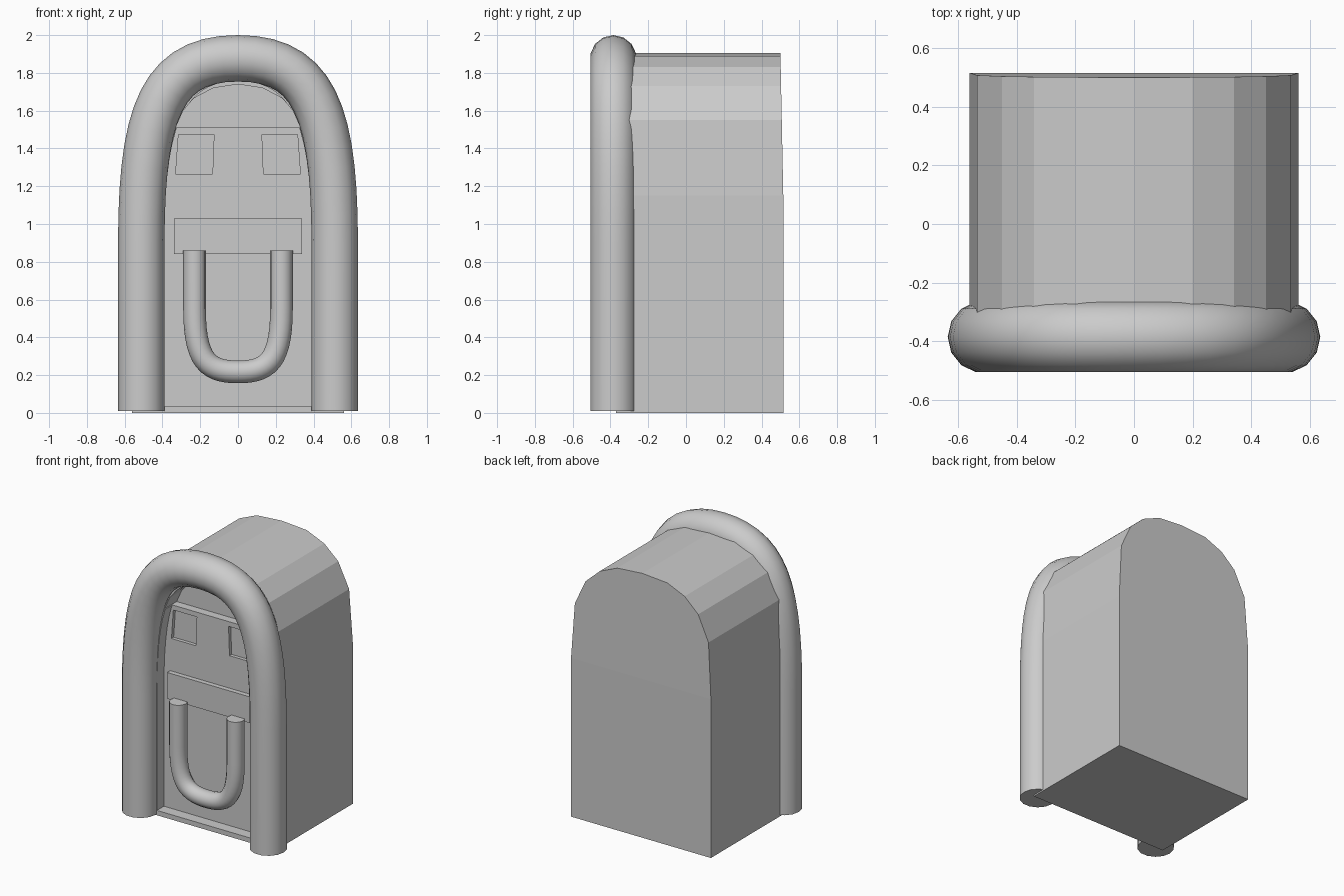
import bpy, bmesh
from mathutils import Vector

if "Cube" in bpy.data.objects:
    bpy.data.objects.remove(bpy.data.objects["Cube"])


def mirrored(right):
    """Closed outline from its right half, listed bottom to top (last point on x = 0)."""
    return right + [(-x, z) for x, z in reversed(right[:-1])]


def prism(name, outline, y0, y1):
    """Extrude an (x, z) outline from y0 (front) to y1 (back)."""
    bm = bmesh.new()
    front = [bm.verts.new((x, y0, z)) for x, z in outline]
    back = [bm.verts.new((x, y1, z)) for x, z in outline]
    n = len(outline)
    bm.faces.new(front)
    bm.faces.new(back[::-1])
    for i in range(n):
        j = (i + 1) % n
        bm.faces.new((front[j], front[i], back[i], back[j]))
    bmesh.ops.recalc_face_normals(bm, faces=bm.faces)
    me = bpy.data.meshes.new(name)
    bm.to_mesh(me)
    bm.free()
    ob = bpy.data.objects.new(name, me)
    bpy.context.collection.objects.link(ob)
    return ob


def cut(target, cutter):
    cutter.hide_render = True
    mod = target.modifiers.new("cut", 'BOOLEAN')
    mod.operation = 'DIFFERENCE'
    mod.solver = 'EXACT'
    mod.object = cutter
    bpy.context.view_layer.objects.active = target
    bpy.ops.object.modifier_apply(modifier=mod.name)
    bpy.data.objects.remove(cutter, do_unlink=True)


def bezier(a, b, c, d, t):
    s = 1 - t
    return a * s**3 + b * 3 * s * s * t + c * 3 * s * t * t + d * t**3


def arch_path(half, z_end, z_turn, h1, h2, z_apex, steps=14):
    """Right half of an arch: straight leg, then a smooth curve to the apex."""
    p = [Vector(v) for v in ((half, z_turn), (half, h1), (h2, z_apex), (0, z_apex))]
    return [(half, z_end)] + [tuple(bezier(*p, i / steps)) for i in range(steps + 1)]


def tube(name, half, y, radius):
    pts = mirrored(half)
    cu = bpy.data.curves.new(name, 'CURVE')
    cu.dimensions = '3D'
    cu.twist_mode = 'MINIMUM'
    cu.bevel_depth = radius
    cu.bevel_resolution = 5
    cu.use_fill_caps = True
    sp = cu.splines.new('POLY')
    sp.points.add(len(pts) - 1)
    for p, (x, z) in zip(sp.points, pts):
        p.co = (x, y, z, 1)
    ob = bpy.data.objects.new(name, cu)
    bpy.context.collection.objects.link(ob)
    bpy.ops.object.select_all(action='DESELECT')
    ob.select_set(True)
    bpy.context.view_layer.objects.active = ob
    bpy.ops.object.convert(target='MESH')
    bpy.ops.object.shade_smooth_by_angle(angle=0.8)
    return bpy.context.view_layer.objects.active


FRONT, PANEL, BACK = -0.37, -0.29, 0.515

# Body: faceted barrel-topped block
body = prism("body", mirrored([(0.56, 0), (0.56, 1.15), (0.535, 1.55), (0.45, 1.73),
                               (0.34, 1.83), (0.20, 1.89), (0, 1.905)]), FRONT, BACK)

# Upper back leans slightly forward
bm = bmesh.new()
bm.from_mesh(body.data)
back_verts = [v for v in bm.verts if v.co.y > 0]
bmesh.ops.connect_verts(bm, verts=[v for v in back_verts if abs(v.co.z - 1.15) < 0.01])
for v in back_verts:
    v.co.y -= max(0, v.co.z - 1.15) * 0.02
bm.to_mesh(body.data)
bm.free()

# Recessed front, leaving a low sill and a frame behind the tube
cut(body, prism("recess_cutter", mirrored(
    arch_path(0.39, 0.035, 0.9, 1.52, 0.29, 1.757)), -0.6, PANEL))

# Arched upper window
cut(body, prism("upper_window_cutter", mirrored(
    [(0.33, 1.51), (0.29, 1.60), (0.235, 1.665), (0.13, 1.72), (0, 1.74)]), -0.6, PANEL + 0.06))

# Pair of small side windows
for s in (-1, 1):
    cut(body, prism("side_window_cutter", [(s * x, z) for x, z in (
        (0.33, 1.265), (0.135, 1.265), (0.127, 1.475), (0.315, 1.475))], -0.6, PANEL + 0.025))

# Raised band across the front
prism("front_band", [(-0.34, 0.84), (0.34, 0.84), (0.34, 1.03), (-0.34, 1.03)],
      PANEL - 0.035, PANEL + 0.02)

# Large arched tube around the front
tube("arch_tube", arch_path(0.512, 0.01, 0.9, 1.6, 0.40, 1.877), -0.385, 0.123)

# U-shaped front tube
tube("front_u_tube", arch_path(0.23, 0.86, 0.55, 0.27, 0.155, 0.217), -0.355, 0.06)
